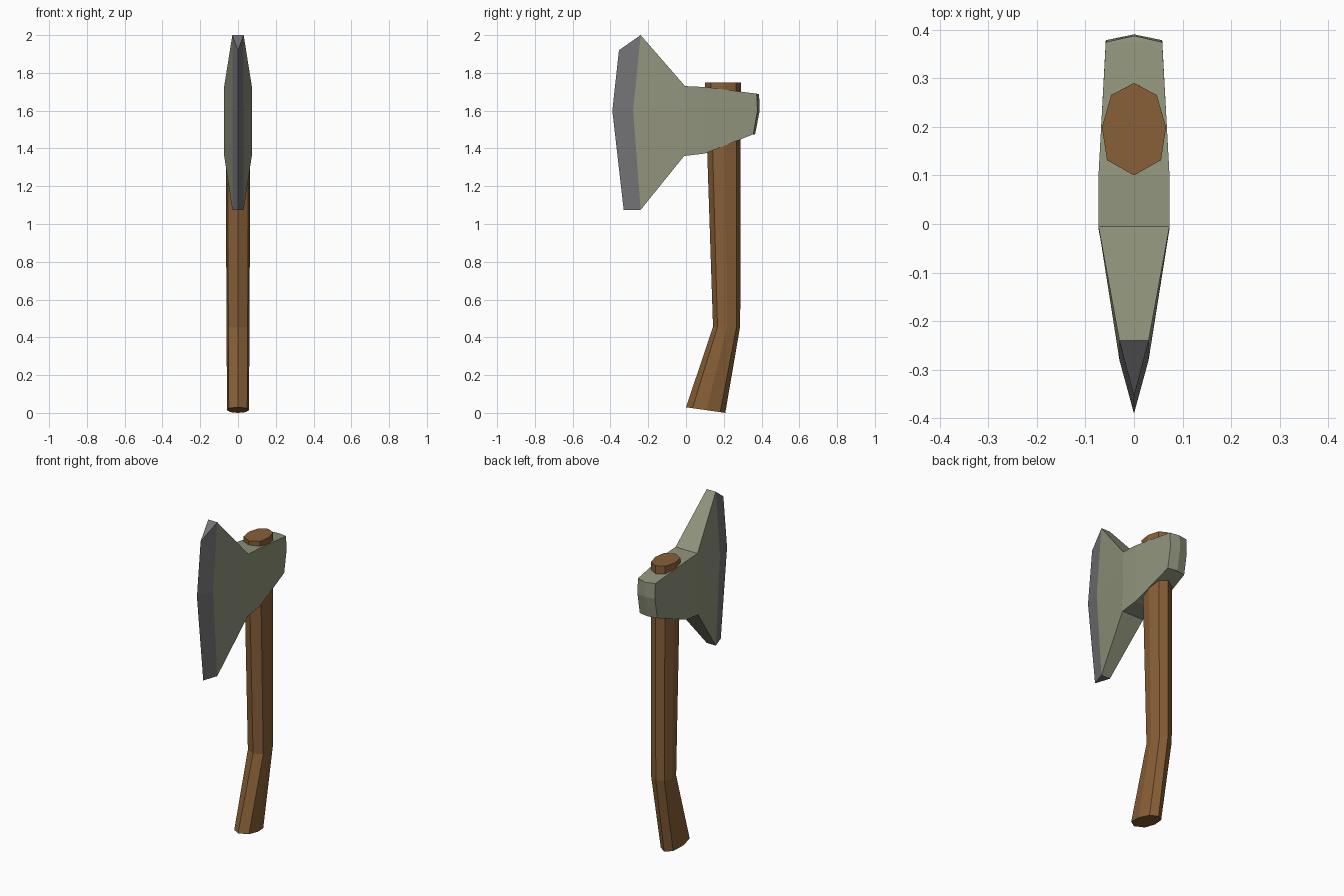
import bpy, bmesh

cube = bpy.data.objects.get("Cube")
if cube:
    bpy.data.objects.remove(cube)


def make_material(name, rgb):
    mat = bpy.data.materials.new(name)
    mat.use_nodes = True
    mat.diffuse_color = (*rgb, 1)
    mat.node_tree.nodes["Principled BSDF"].inputs["Base Color"].default_value = (*rgb, 1)
    return mat


wood = make_material("brown wood", (0.243, 0.115, 0.038))
head_metal = make_material("sage metal", (0.28, 0.295, 0.2))
edge_metal = make_material("grey edge", (0.174, 0.174, 0.184))


def loft(name, rings, materials, end_caps=False, first_span_material=0):
    """Skin closed rings of points in order; coinciding points are merged."""
    bm = bmesh.new()
    loops = [[bm.verts.new(p) for p in ring] for ring in rings]
    for span, (a, b) in enumerate(zip(loops, loops[1:])):
        for i in range(len(a)):
            j = (i + 1) % len(a)
            face = bm.faces.new((a[i], a[j], b[j], b[i]))
            face.material_index = first_span_material if span == 0 else 0
    if end_caps:
        bm.faces.new(loops[0])
        bm.faces.new(loops[-1])
    bmesh.ops.remove_doubles(bm, verts=bm.verts, dist=0.0005)
    bmesh.ops.recalc_face_normals(bm, faces=bm.faces)
    mesh = bpy.data.meshes.new(name)
    bm.to_mesh(mesh)
    bm.free()
    for mat in materials:
        mesh.materials.append(mat)
    obj = bpy.data.objects.new(name, mesh)
    bpy.context.collection.objects.link(obj)
    return obj


# Handle: eight-sided section (width share, depth share) swept through a bend
half_section = [(0, 0), (0.84, 0.165), (1, 0.52), (0.71, 0.87), (0, 1)]
section = half_section + [(-x, t) for x, t in half_section[-2:0:-1]]


def handle_ring(half_width, front, back):
    return [(x * half_width,
             front[0] + t * (back[0] - front[0]),
             front[1] + t * (back[1] - front[1])) for x, t in section]


loft("handle", [
    handle_ring(0.058, (0.0, 0.03), (0.208, 0.0)),
    handle_ring(0.061, (0.143, 0.455), (0.287, 0.46)),
    handle_ring(0.066, (0.1, 1.75), (0.29, 1.75)),
], [wood], end_caps=True)

# Axe head: stations from cutting edge to poll, each a half width
# and the (y, z) of its top, middle and bottom
stations = [
    (0, (-0.355, 1.92), (-0.39, 1.6), (-0.33, 1.075)),
    (0.03, (-0.24, 2.0), (-0.28, 1.6), (-0.24, 1.075)),
    (0.073, (-0.005, 1.73), (-0.005, 1.6), (-0.01, 1.36)),
    (0.073, (0.1, 1.725), (0.1, 1.6), (0.1, 1.373)),
    (0.058, (0.374, 1.69), (0.378, 1.6), (0.356, 1.475)),
    (0, (0.387, 1.687), (0.39, 1.6), (0.366, 1.475)),
]
head_rings = [[(w, *p) for p in column] + [(-w, *p) for p in column[::-1]]
              for w, *column in stations]
loft("axe_head", head_rings, [head_metal, edge_metal], first_span_material=1)
